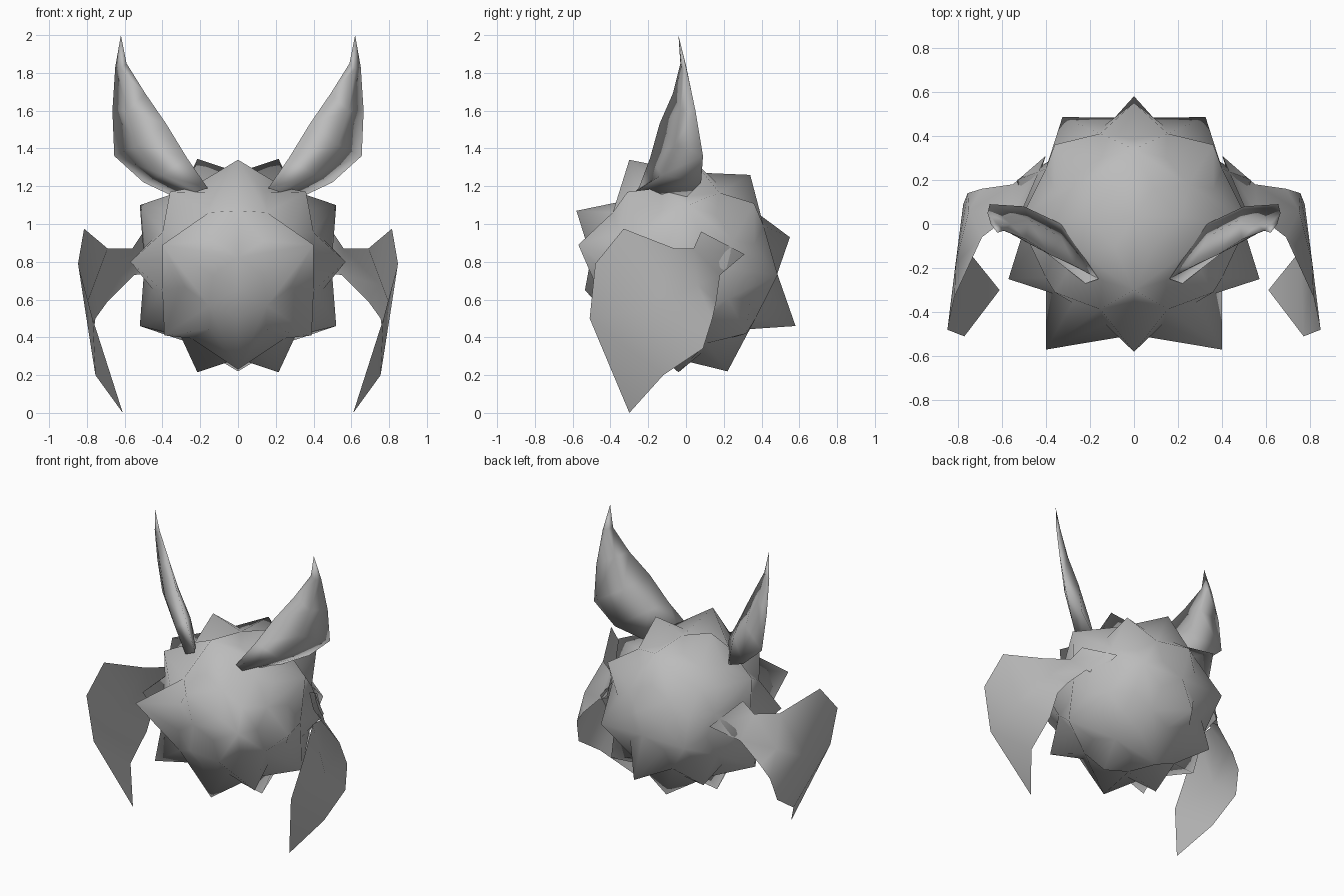
import bpy, bmesh, math
from mathutils import Vector, Matrix

if "Cube" in bpy.data.objects:
    bpy.data.objects.remove(bpy.data.objects["Cube"])

grey = bpy.data.materials.new("grey")
grey.diffuse_color = (0.5, 0.5, 0.5, 1)
grey.use_nodes = True
grey.node_tree.nodes["Principled BSDF"].inputs["Base Color"].default_value = grey.diffuse_color


def make(name, verts, faces):
    me = bpy.data.meshes.new(name)
    me.from_pydata([tuple(v) for v in verts], [], faces)
    bm = bmesh.new()
    bm.from_mesh(me)
    bmesh.ops.recalc_face_normals(bm, faces=bm.faces[:])
    for f in bm.faces:
        f.smooth = True
    bm.to_mesh(me)
    bm.free()
    me.materials.append(grey)
    ob = bpy.data.objects.new(name, me)
    bpy.context.collection.objects.link(ob)
    return ob


def pair(name, verts, faces):
    # right part and its mirror image
    make("right_" + name, verts, faces)
    make("left_" + name, [(-x, y, z) for x, y, z in verts], faces)


# Spiky body: 12 + 20 tips, with valleys between neighbouring tips
P = (1 + math.sqrt(5)) / 2
S = (-1, 1)


def cyclic(a, b, c):
    return [Vector(v).normalized() for v in ((a, b, c), (c, a, b), (b, c, a))]


ico = [v for s in S for t in S for v in cyclic(s * P, 0, t)]
dod = [v for s in S for t in S for v in cyclic(s * P, t / P, 0)]
dod += [Vector((a, b, c)).normalized() for a in S for b in S for c in S]
turn = Matrix.Rotation(math.radians(-5), 3, 'X')

# Hand-placed tips by rough direction (right half, mirrored in x)
tips = {
    (.9, 0, .5): (.52, .01, 1.10), (.9, 0, -.5): (.52, -.03, .46),
    (.5, -.9, 0): (.40, -.57, .89), (.5, .9, 0): (.325, .485, .73),
    (0, -.5, .9): (0, -.30, 1.34), (0, .5, .9): (0, .34, 1.26),
    (0, -.5, -.9): (0, -.30, .23), (0, .5, -.9): (0, .22, .22),
    (.9, -.4, 0): (.57, -.25, .80), (.9, .4, 0): (.53, .20, .77),
    (0, -.9, .4): (0, -.58, 1.07), (0, -.9, -.4): (0, -.535, .65),
    (0, .9, .4): (0, .55, .93), (0, .9, -.4): (0, .58, .46),
    (.4, 0, .9): (.215, .03, 1.345), (.4, 0, -.9): (.215, -.04, .215),
    (.6, -.6, .6): (.36, -.31, 1.17), (.6, .6, .6): (.36, .36, 1.11),
    (.6, -.6, -.6): (.39, -.37, .41), (.6, .6, -.6): (.36, .32, .42),
}
verts, faces, index = [], [], {}


def point(direction, radius=None):
    d = direction.normalized()
    key = tuple(round(c, 3) + 0.0 for c in d)
    if key not in index:
        index[key] = len(verts)
        if radius is None:
            x, y, z = tips[(round(abs(d.x), 1), round(d.y, 1), round(d.z, 1))]
            verts.append((math.copysign(x, d.x), y, z))
        else:
            verts.append(turn @ d * radius + Vector((0, -0.01, 0.78)))
    return index[key]


for i in range(12):
    for j in range(i):
        if ico[i].dot(ico[j]) < 0.4:
            continue
        mid = (ico[i] + ico[j]).normalized()
        d0, d1 = sorted(dod, key=lambda d: -d.dot(mid))[:2]
        ring = [ico[i], d0, ico[j], d1]
        centre = point(mid, 0.495)
        for k, v in enumerate(ring):
            faces.append((point(v), point(v + ring[(k + 1) % 4], 0.48),
                          centre, point(v + ring[k - 1], 0.48)))
make("spiky_body", verts, faces)

# Ears: four-sided sections (inner edge, front ridge, outer edge, back)
sections = [
    [(0.16, -0.25, 1.19), (0.22, -0.27, 1.17), (0.33, 0.0, 1.14), (0.20, -0.19, 1.20)],
    [(0.27, -0.19, 1.35), (0.40, -0.13, 1.26), (0.50, 0.08, 1.22), (0.33, -0.06, 1.32)],
    [(0.38, -0.14, 1.53), (0.53, -0.06, 1.42), (0.655, 0.09, 1.36), (0.48, 0.02, 1.46)],
    [(0.49, -0.07, 1.69), (0.585, -0.03, 1.60), (0.665, 0.05, 1.60), (0.56, 0.0, 1.66)],
    [(0.59, -0.03, 1.85), (0.62, -0.02, 1.82), (0.65, 0.0, 1.83), (0.62, 0.0, 1.84)],
]
ev = [p for s in sections for p in s] + [(0.62, -0.04, 2.0)]
ef = [(0, 1, 2, 3)]
for r in range(4):
    for k in range(4):
        a, b = r * 4 + k, r * 4 + (k + 1) % 4
        ef.append((a, b, b + 4, a + 4))
ef += [(16 + k, 16 + (k + 1) % 4, 20) for k in range(4)]
pair("ear", ev, ef)

# Wings: thin bent sheets joined to the body by a narrow arm
wv = [
    (0.40, 0.31, 0.84), (0.50, 0.08, 0.96), (0.45, 0.16, 0.74),   # 0-2 root
    (0.56, 0.04, 0.87), (0.55, 0.18, 0.73),                      # 3-4 arm
    (0.69, -0.06, 0.87), (0.69, 0.16, 0.59),                     # 5-6 arm end
    (0.815, -0.33, 0.975), (0.847, -0.48, 0.79),                 # 7-8 top front
    (0.77, -0.51, 0.50), (0.61, -0.30, 0.0),                     # 9-10 front, tip
    (0.755, -0.12, 0.20), (0.775, 0.09, 0.34),                   # 11-12 rear
    (0.81, -0.18, 0.55), (0.75, 0.06, 0.68),                     # 13-14 middle
    (0.755, 0.14, 0.50),                                         # 15 rear upper
]
wf = [(0, 1, 3), (0, 3, 4), (0, 4, 2), (3, 5, 14, 4), (4, 14, 6),
      (5, 7, 13, 14), (7, 8, 13), (8, 9, 13), (9, 10, 11), (9, 11, 13),
      (13, 11, 12), (14, 13, 15), (13, 12, 15), (14, 15, 6)]
pair("wing", wv, wf)
